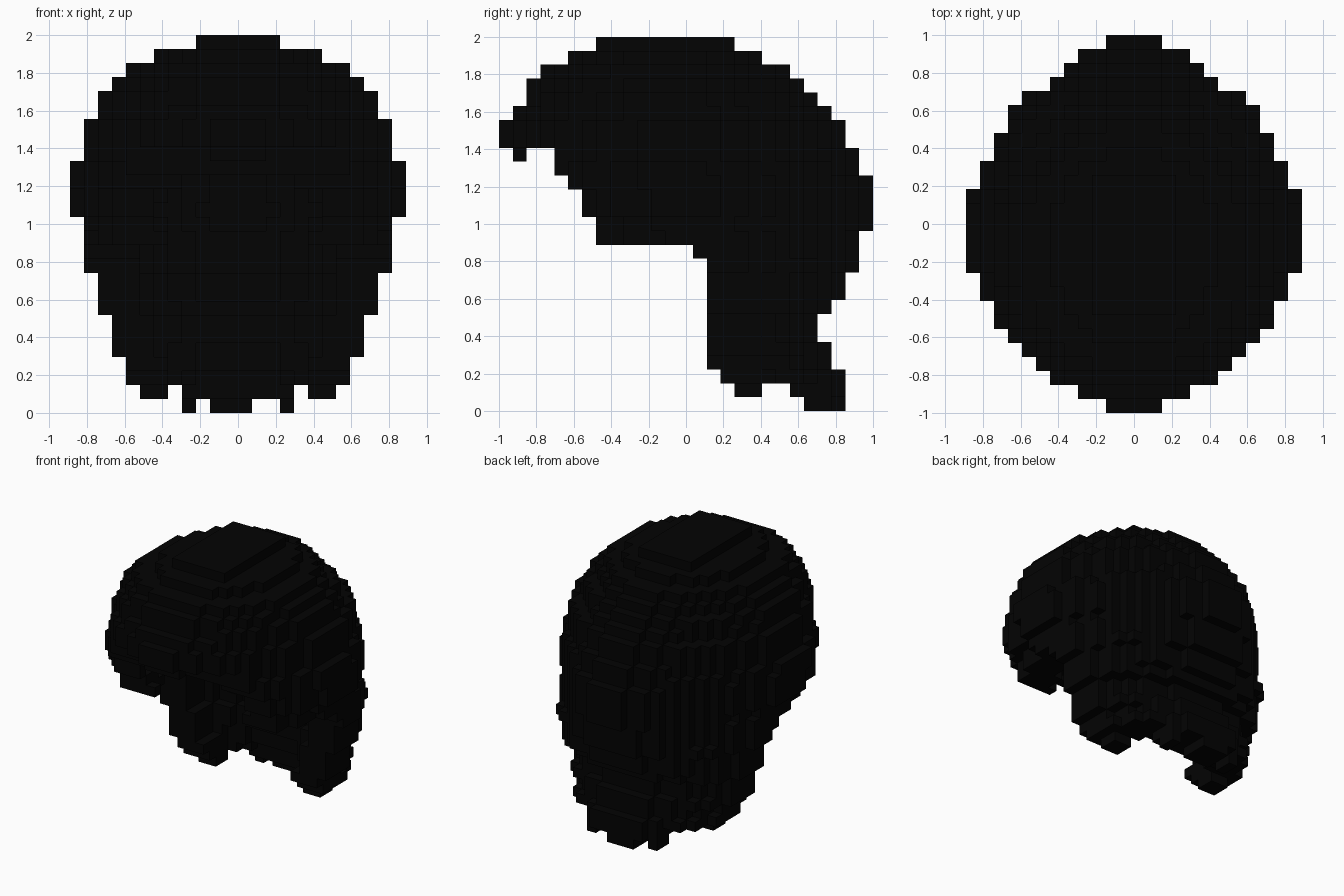
import bpy
import bmesh

if "Cube" in bpy.data.objects:
    bpy.data.objects.remove(bpy.data.objects["Cube"], do_unlink=True)

S = 2 / 27          # block size
NX, NY, NZ = 24, 27, 27

# Per layer from bottom to top: half width, hairline (front limit), back limit
WIDTH = [8] * 4 + [9] * 3 + [10] * 3 + [11] * 4 + [12] * 4 + [11] * 3 + [10, 10, 9, 8, 6, 3]
FRONT = [15, 15, 16] + [15] * 8 + [14, 7, 7, 6, 6, 5, 4, 4, 0, 0, 1, 2, 2, 3, 5, 7]
BACK = [25, 25, 25, 24, 24, 23, 23, 24, 25, 25, 26, 26, 26, 27, 27, 27, 27,
        26, 26, 25, 25, 24, 23, 22, 21, 19, 17]
# Depth of the widest line: towards the nape low down, central at the bulge and crown
MIDDLE = [17.5] * 4 + [17] * 6 + [16, 15.5, 15, 14] + [13] * 10 + [12] * 3
# Roundness of the outline in front and behind: 1 is a diamond, 2 round, 6 boxy
ROUND_FRONT = [1.6] * 16 + [1.75] * 5 + [2] + [2.2] * 4 + [6]
ROUND_BACK = [1.85] * 7 + [2] * 3 + [1.75] * 3 + [1.6] * 6 + [1.7] * 5 + [1.8, 2, 6]

black = bpy.data.materials.new("hair black")
black.use_nodes = True
colour = (0.001, 0.001, 0.001, 1)
black.diffuse_color = colour
black.node_tree.nodes["Principled BSDF"].inputs["Base Color"].default_value = colour


def inside(x, y, rx, front, back, n_front, n_back):
    """Egg-shaped test with its own depth and roundness in front and behind."""
    if rx <= 0 or front <= 0 or back <= 0:
        return False
    ry, n = (back, n_back) if y > 0 else (front, n_front)
    return abs(x / rx) ** n + abs(y / ry) ** n <= 1


def in_shell(i, j, k):
    """True where a block lies in the hair, outside the hollow for the head."""
    x = i + 0.5 - NX / 2
    w, b, mid = WIDTH[k], BACK[k], MIDDLE[k]
    f = FRONT[k] if k > 18 else 0
    y = j + 0.5 - mid
    if not inside(x, y, w, mid - f, b - mid, ROUND_FRONT[k], ROUND_BACK[k]):
        return False
    if k < 22:
        dome = (1 - (max(k - 12, 0) / 10.5) ** 3) ** 0.5
        wall = 3 if k < 10 else 3.5
        front = 20 if k < 10 else mid - 4
        if inside(x, y, (w - wall) * dome, front * dome, (b - mid - 4) * dome, 2, 2):
            return False
    return True


def build(name, cells):
    """Mesh a set of blocks, keeping only the outside faces."""
    bm = bmesh.new()
    verts = {}

    def vert(p):
        if p not in verts:
            verts[p] = bm.verts.new(((p[0] - NX / 2) * S, (p[1] - NY / 2) * S, p[2] * S))
        return verts[p]

    for c in sorted(cells):
        for axis in range(3):
            u, v = (axis + 1) % 3, (axis + 2) % 3
            for side in (0, 1):
                near = list(c)
                near[axis] += 2 * side - 1
                if tuple(near) in cells:
                    continue
                loop = []
                for du, dv in ((0, 0), (1, 0), (1, 1), (0, 1)):
                    p = list(c)
                    p[axis] += side
                    p[u] += du
                    p[v] += dv
                    loop.append(vert(tuple(p)))
                bm.faces.new(loop if side else loop[::-1])
    mesh = bpy.data.meshes.new(name)
    bm.to_mesh(mesh)
    bm.free()
    mesh.materials.append(black)
    obj = bpy.data.objects.new(name, mesh)
    bpy.context.collection.objects.link(obj)


# Main hair: hollow shell cut off at the hairline
build("hair_shell", {(i, j, k) for k in range(2, NZ) for j in range(FRONT[k], NY)
                     for i in range(NX) if in_shell(i, j, k)})

# Small tip under the fringe
build("fringe_tip", {(i, 1, 18) for i in range(10, 14)})

# Pointed ends of the two side locks
for name, cols in (("right_lock_tip", (5, 6)), ("left_lock_tip", (17, 18))):
    build(name, {(i, j, 1) for i in cols for j in (17, 18)})

# Ragged ends at the nape
nape = {(i, j, 1) for i in range(8, 16) for j in range(21, 25) if in_shell(i, j, 2)}
nape |= {(i, j, 0) for i in (8, 10, 11, 12, 15) for j in range(22, 25) if in_shell(i, j, 2)}
build("nape_tips", nape)
